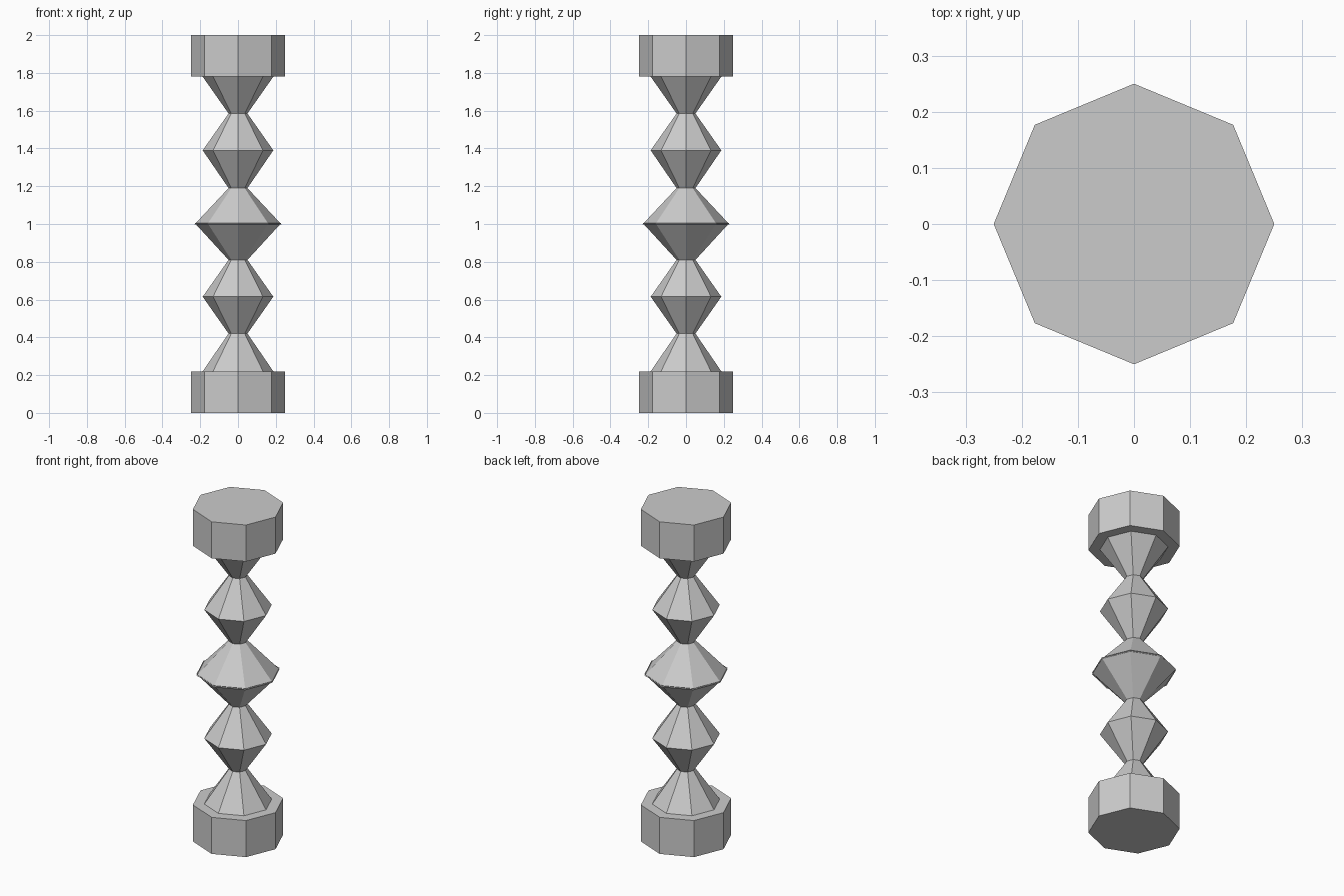
import bpy, math

if "Cube" in bpy.data.objects:
    bpy.data.objects.remove(bpy.data.objects["Cube"])

SIDES = 8


def lathe(name, profile, cap_bottom=False, cap_top=False):
    """Octagonal turned part from (radius, z) points, bottom to top."""
    verts = [(r * math.cos(2 * math.pi * i / SIDES),
              r * math.sin(2 * math.pi * i / SIDES), z)
             for r, z in profile for i in range(SIDES)]
    faces = []
    for k in range(len(profile) - 1):
        a, b = k * SIDES, (k + 1) * SIDES
        for i in range(SIDES):
            j = (i + 1) % SIDES
            faces.append((a + i, a + j, b + j, b + i))
    if cap_bottom:
        faces.append(tuple(reversed(range(SIDES))))
    if cap_top:
        faces.append(tuple(range(len(verts) - SIDES, len(verts))))
    mesh = bpy.data.meshes.new(name)
    mesh.from_pydata(verts, [], faces)
    obj = bpy.data.objects.new(name, mesh)
    bpy.context.collection.objects.link(obj)
    return obj


NECK, BEAD, WAIST, CAP = 0.05, 0.187, 0.23, 0.25

# Base block and top block, with ledges running in to the shaft
lathe("base_block", [(CAP, 0), (CAP, 0.22), (BEAD, 0.22)], cap_bottom=True)
lathe("top_block", [(BEAD, 1.78), (CAP, 1.78), (CAP, 2)], cap_top=True)

# Lower and upper shaft: a flared end and one bead each
lathe("lower_shaft", [(BEAD, 0.22), (NECK, 0.42), (BEAD, 0.615), (NECK, 0.81)])
lathe("upper_shaft", [(NECK, 1.19), (BEAD, 1.39), (NECK, 1.585), (BEAD, 1.78)])

# Wide middle bead: two cones whose rims overlap slightly
lathe("middle_bead_lower", [(NECK, 0.81), (WAIST, 1.006)])
lathe("middle_bead_upper", [(WAIST, 0.998), (NECK, 1.19)])
